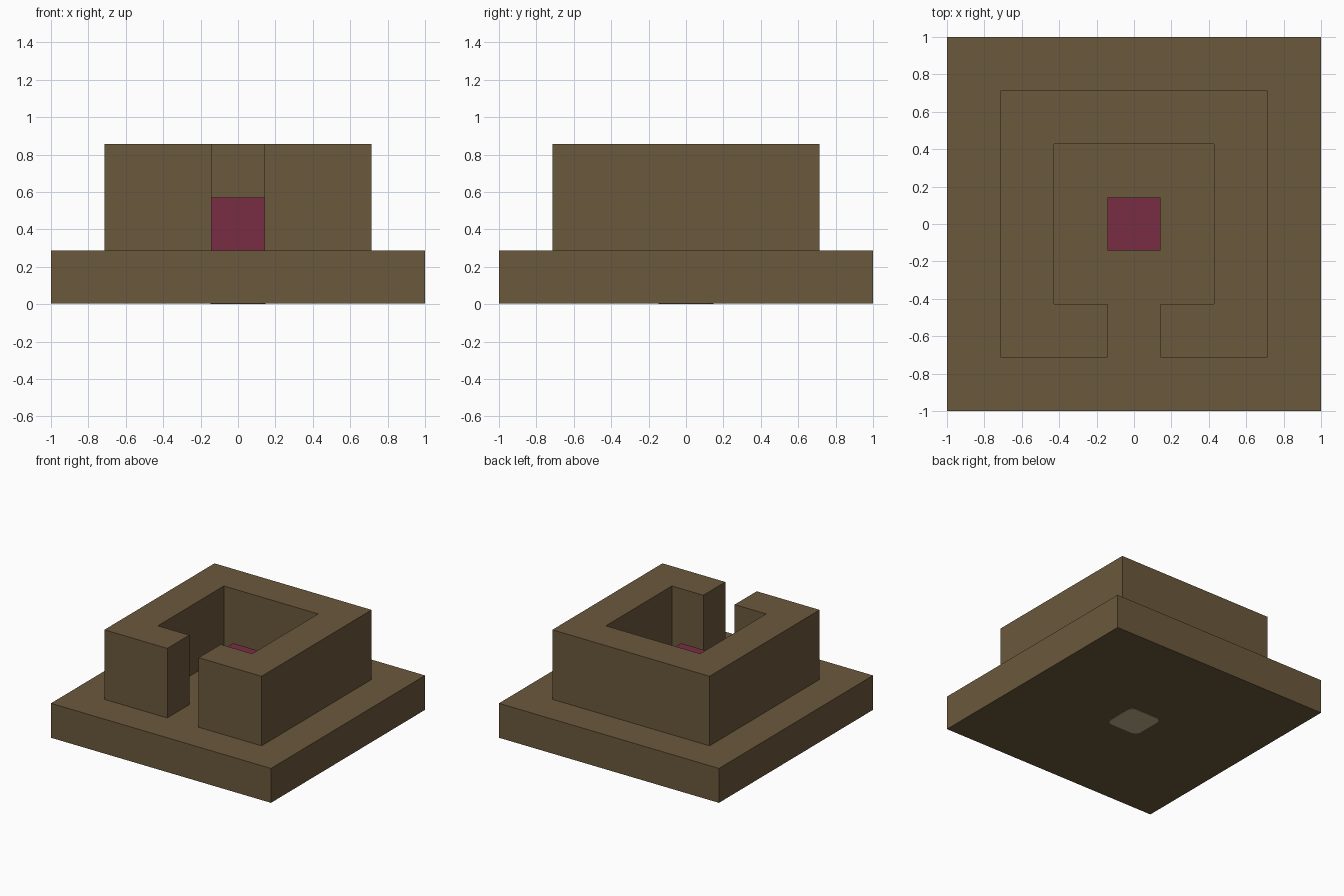
import bpy
import bmesh

U = 2 / 7  # one block of the seven-block plan

if "Cube" in bpy.data.objects:
    bpy.data.objects.remove(bpy.data.objects["Cube"], do_unlink=True)


def material(name, rgb):
    mat = bpy.data.materials.new(name)
    mat.use_nodes = True
    colour = (*rgb, 1)
    mat.diffuse_color = colour
    mat.node_tree.nodes["Principled BSDF"].inputs["Base Color"].default_value = colour
    return mat


def prism(name, outline, bottom, top, mat):
    """Extrude a flat outline upward into a closed solid."""
    bm = bmesh.new()
    face = bm.faces.new([bm.verts.new((x, y, bottom)) for x, y in outline])
    extruded = bmesh.ops.extrude_face_region(bm, geom=[face], use_keep_orig=True)
    moved = [g for g in extruded["geom"] if isinstance(g, bmesh.types.BMVert)]
    bmesh.ops.translate(bm, verts=moved, vec=(0, 0, top - bottom))
    bmesh.ops.recalc_face_normals(bm, faces=bm.faces)
    mesh = bpy.data.meshes.new(name)
    bm.to_mesh(mesh)
    bm.free()
    mesh.materials.append(mat)
    obj = bpy.data.objects.new(name, mesh)
    bpy.context.collection.objects.link(obj)
    return obj


def square(half):
    return [(-half, -half), (half, -half), (half, half), (-half, half)]


brown = material("earth brown", (0.146, 0.1, 0.045))
red = material("dark red", (0.19, 0.026, 0.057))
beige = material("pale beige", (0.53, 0.43, 0.26))

# Base slab
prism("base", square(1), 0.003, U, brown)

# Enclosing wall with a doorway at the front
half_wall = [(0.5, -2.5), (2.5, -2.5), (2.5, 2.5), (-2.5, 2.5), (-2.5, -2.5),
             (-0.5, -2.5), (-0.5, -1.5), (-1.5, -1.5), (-1.5, 1.5),
             (1.5, 1.5), (1.5, -1.5), (0.5, -1.5)]
prism("wall", [(x * U, y * U) for x, y in half_wall], U, 3 * U, brown)

# Block in the middle of the courtyard
prism("centre_block", square(U / 2), U, 2 * U, red)

# Rounded plate under the base
h, c = 0.146, 0.045
corners = []
for sx, sy in ((1, 1), (-1, 1), (-1, -1), (1, -1)):
    arc = [(h, h - c), (h - c * 0.29, h - c * 0.29), (h - c, h)]
    if sx * sy < 0:
        arc.reverse()
    corners += [(sx * x, sy * y) for x, y in arc]
prism("underside_plate", corners, 0, 0.006, beige)
